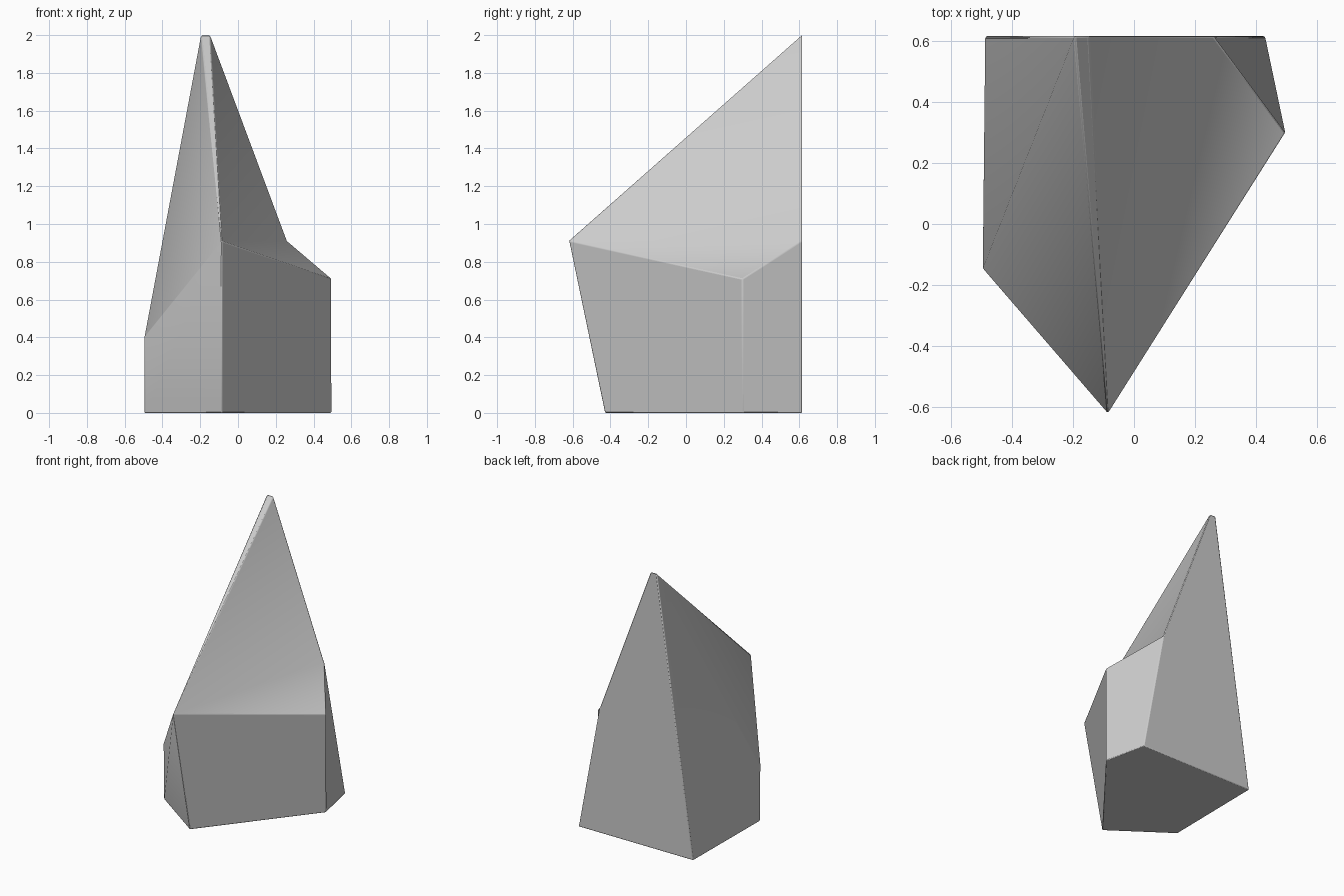
import bpy, bmesh, math

if "Cube" in bpy.data.objects:
    bpy.data.objects.remove(bpy.data.objects["Cube"])

# Key corners of the shard: floor ring, shoulder ring, peak
P = {
    "f0": (-0.085, -0.43, 0), "r0": (0.495, 0.30, 0), "br0": (0.43, 0.615, 0),
    "bl0": (-0.487, 0.615, 0), "l0": (-0.495, -0.14, 0),
    "f": (-0.085, -0.62, 0.91), "r": (0.495, 0.30, 0.71),
    "br": (0.26, 0.615, 0.91), "l": (-0.495, -0.145, 0.40),
    "pl": (-0.195, 0.615, 2.0), "pr": (-0.147, 0.615, 2.0),
}
FACES = [
    "f0 l0 bl0 br0 r0",            # base
    "f0 r0 r f", "r0 br0 br r",    # right walls
    "l0 f0 f l", "l0 l bl0",       # left walls
    "bl0 pl pr br br0",            # back
    "f r br", "f br pr",           # right slope and shoulder
    "f pr pl", "f pl l", "l pl bl0",  # ridge and left slope
]

bm = bmesh.new()
v = {k: bm.verts.new(co) for k, co in P.items()}
for names in FACES:
    bm.faces.new([v[n] for n in names.split()])
bmesh.ops.recalc_face_normals(bm, faces=bm.faces)
mesh = bpy.data.meshes.new("rock_shard")
bm.to_mesh(mesh)
bm.free()
rock = bpy.data.objects.new("rock_shard", mesh)
bpy.context.collection.objects.link(rock)

# Slightly worn edges, soft shading across the shallow creases
bev = rock.modifiers.new("worn_edges", "BEVEL")
bev.width = 0.006
bev.segments = 2
bev.limit_method = 'ANGLE'
bev.angle_limit = math.radians(40)
bpy.context.view_layer.objects.active = rock
rock.select_set(True)
bpy.ops.object.shade_smooth_by_angle(angle=math.radians(40))
